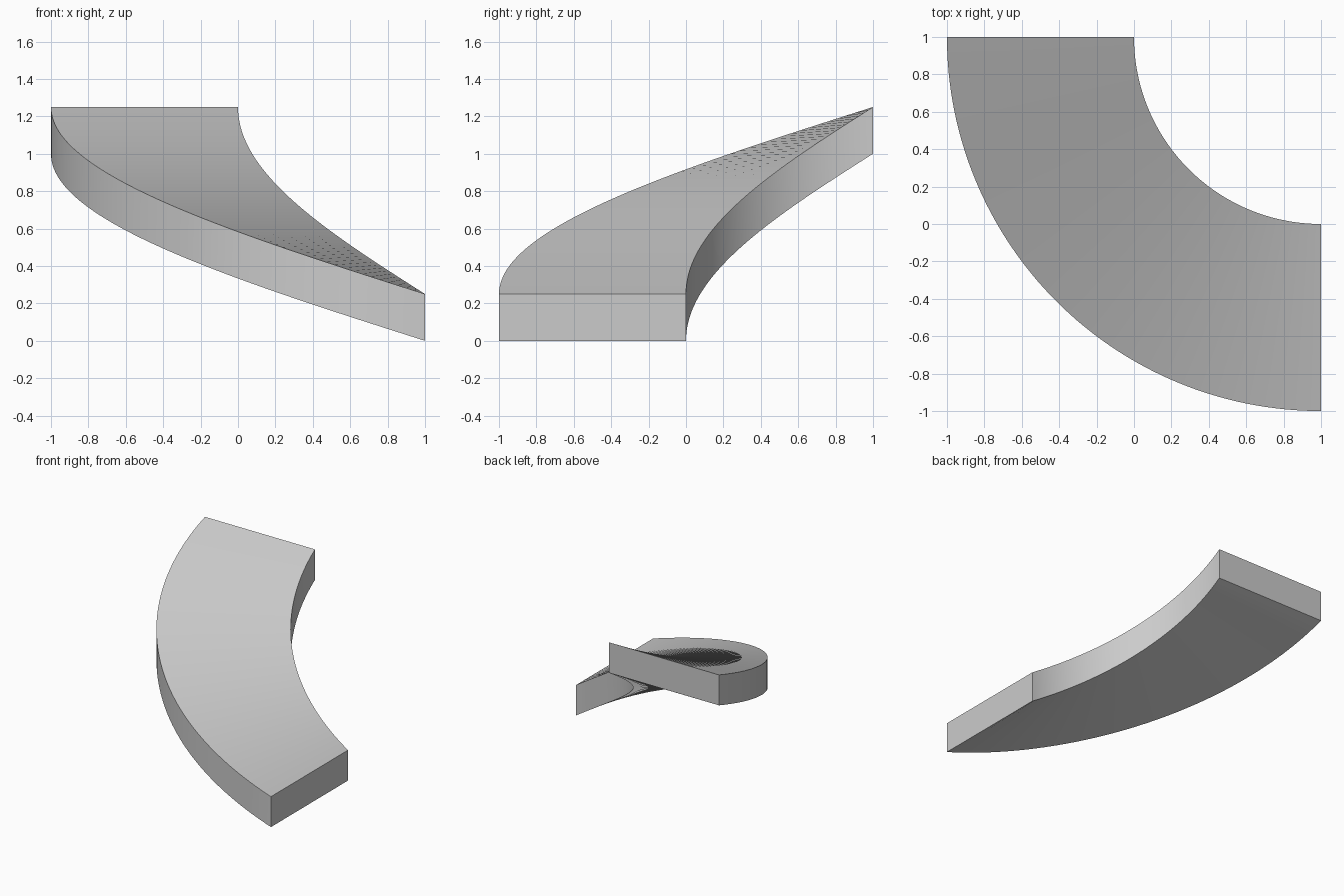
import bpy, bmesh, math
from mathutils import Vector

STEPS = 64
WIDTH, THICK, RISE = 1.0, 0.25, 1.0

cube = bpy.data.objects.get("Cube")
if cube:
    bpy.data.objects.remove(cube, do_unlink=True)

# Plain grey material
grey = bpy.data.materials.new("light_grey")
grey.use_nodes = True
colour = (0.6, 0.6, 0.6, 1.0)
grey.diffuse_color = colour
grey.node_tree.nodes["Principled BSDF"].inputs["Base Color"].default_value = colour

# Rectangular section at the low end, swept a quarter turn while climbing
bm = bmesh.new()
section = [(-WIDTH, 0), (0, 0), (0, THICK), (-WIDTH, THICK)]
start = bm.faces.new([bm.verts.new((1, y, z)) for y, z in section])
sweep = bmesh.ops.spin(bm, geom=start.edges[:], cent=(1, 1, 0), axis=(0, 0, 1),
                       angle=-math.pi / 2, steps=STEPS,
                       dvec=Vector((0, 0, RISE / STEPS)), use_duplicate=False)

# Cap the high end
end_edges = [e for e in sweep["geom_last"] if isinstance(e, bmesh.types.BMEdge)]
bmesh.ops.contextual_create(bm, geom=end_edges)
bmesh.ops.recalc_face_normals(bm, faces=bm.faces[:])

mesh = bpy.data.meshes.new("curved_ramp")
bm.to_mesh(mesh)
bm.free()
mesh.materials.append(grey)
ramp = bpy.data.objects.new("curved_ramp", mesh)
bpy.context.collection.objects.link(ramp)

# Smooth the curved walls and keep the rims sharp
bpy.ops.object.select_all(action='DESELECT')
ramp.select_set(True)
bpy.context.view_layer.objects.active = ramp
bpy.ops.object.shade_smooth_by_angle(angle=math.radians(30))
